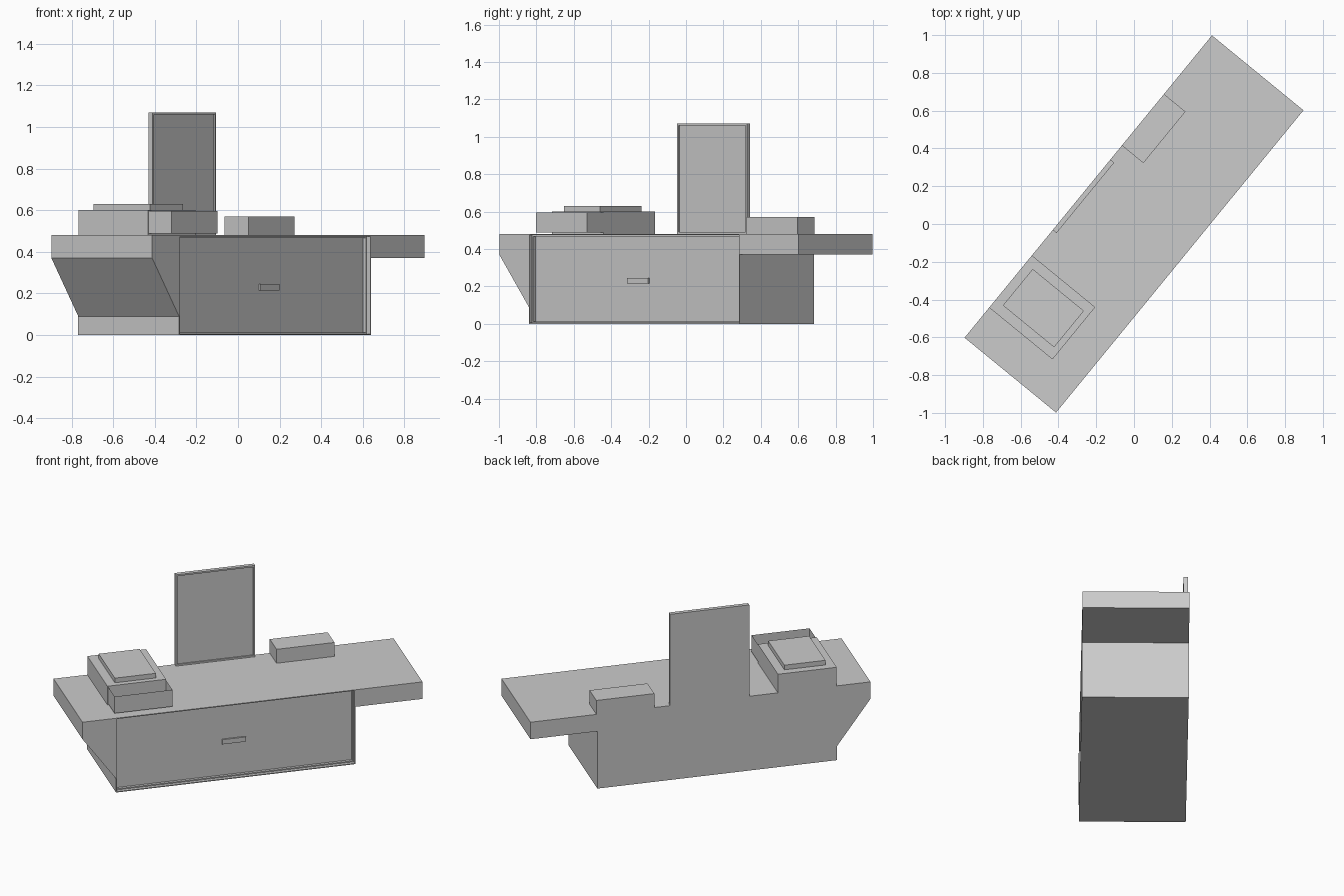
import bpy, bmesh, math
from mathutils import Matrix, Vector

if "Cube" in bpy.data.objects:
    bpy.data.objects.remove(bpy.data.objects["Cube"])

# Everything is modelled along local x (length) and y (depth), then turned
ROT = Matrix.Rotation(math.radians(50.7), 4, 'Z')
BACK, FRONT = 0.313, -0.313


def finish(name, bm):
    bmesh.ops.transform(bm, matrix=ROT, verts=bm.verts)
    mesh = bpy.data.meshes.new(name)
    bm.to_mesh(mesh)
    bm.free()
    obj = bpy.data.objects.new(name, mesh)
    bpy.context.collection.objects.link(obj)
    return obj


def box_bm(x0, x1, y0, y1, z0, z1):
    bm = bmesh.new()
    bmesh.ops.create_cube(bm, size=1)
    for v in bm.verts:
        v.co = ((x0 + x1) / 2 + v.co.x * (x1 - x0),
                (y0 + y1) / 2 + v.co.y * (y1 - y0),
                (z0 + z1) / 2 + v.co.z * (z1 - z0))
    bm.normal_update()
    return bm


def face_towards(bm, direction):
    return max(bm.faces, key=lambda f: f.normal.dot(Vector(direction)))


def recessed_box(name, dims, steps):
    """Box whose front face is stepped inwards by (rim, depth) pairs."""
    bm = box_bm(*dims)
    face = face_towards(bm, (0, -1, 0))
    for rim, depth in steps:
        bmesh.ops.inset_region(bm, faces=[face], thickness=rim)
        face = bmesh.ops.extrude_discrete_faces(bm, faces=[face])['faces'][0]
        bmesh.ops.translate(bm, vec=(0, depth, 0), verts=face.verts)
    bm.normal_update()
    return finish(name, bm)


# Cabinet body with stepped front recess, and its pull handle
recessed_box("cabinet_body", (-0.83, 0.627, FRONT, BACK, 0, 0.48),
             [(0.008, 0.022), (0.01, 0.018)])
finish("drawer_handle", box_bm(-0.175, -0.03, -0.283, -0.272, 0.215, 0.245))

# Left counter end with sloped support underneath
bm = bmesh.new()
profile = [(-1.034, 0.48), (-1.034, 0.37), (-0.83, 0.09), (-0.83, 0.48)]
face = bm.faces.new([bm.verts.new((x, FRONT, z)) for x, z in profile])
new = bmesh.ops.extrude_face_region(bm, geom=[face])['geom']
bmesh.ops.translate(bm, vec=(0, BACK - FRONT, 0),
                    verts=[g for g in new if isinstance(g, bmesh.types.BMVert)])
bmesh.ops.recalc_face_normals(bm, faces=bm.faces)
finish("left_counter_end", bm)

# Right counter overhang
finish("right_counter_end", box_bm(0.627, 1.034, FRONT, BACK, 0.37, 0.48))

# Upright framed panel at the back
recessed_box("upright_panel", (-0.297, 0.185, 0.287, BACK, 0.48, 1.07),
             [(0.014, 0.008)])

# Boxes standing on the counter
finish("right_box", box_bm(0.281, 0.633, 0.166, BACK, 0.48, 0.57))
finish("left_box", box_bm(-0.828, -0.471, -0.12, BACK, 0.48, 0.60))
finish("left_box_pad", box_bm(-0.773, -0.524, -0.086, 0.264, 0.60, 0.63))

# Open thin-walled tray in front of the left box
bm = box_bm(-0.824, -0.472, -0.26, -0.12, 0.487, 0.595)
bmesh.ops.delete(bm, geom=[face_towards(bm, (0, 0, 1))], context='FACES_ONLY')
finish("open_tray", bm)
